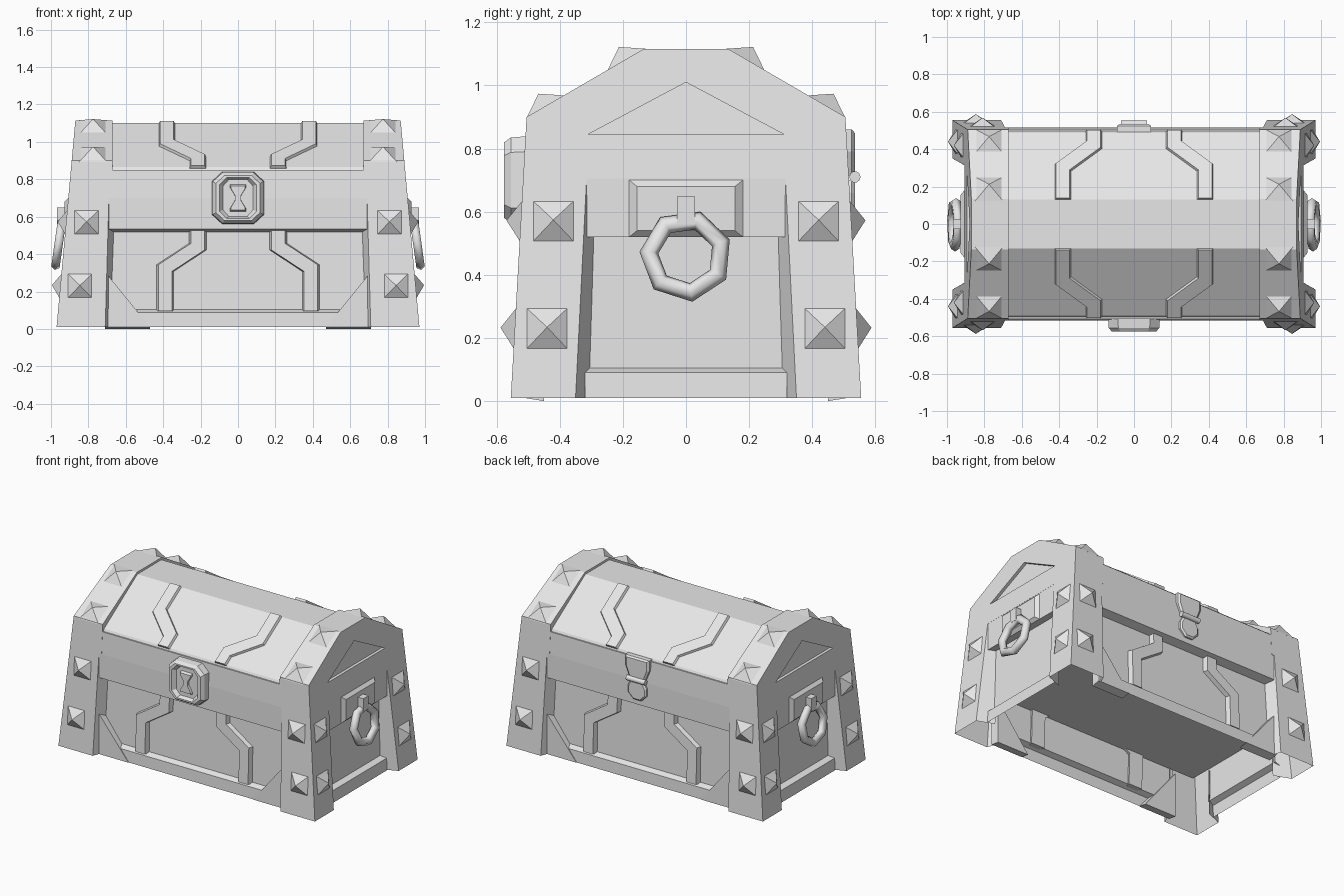
import bpy, bmesh, math
from mathutils import Vector, Matrix

if "Cube" in bpy.data.objects:
    bpy.data.objects.remove(bpy.data.objects["Cube"])

grey = bpy.data.materials.new("plain_grey")
grey.diffuse_color = (0.8, 0.8, 0.8, 1)
grey.use_nodes = True
grey.node_tree.nodes["Principled BSDF"].inputs["Base Color"].default_value = grey.diffuse_color


def px(z):  # outer half width of the tapered chest
    return 0.97 - 0.0909 * (z - 0.01)


def py(z):  # outer half depth of the tapered chest
    return 0.555 - 0.0562 * (z - 0.01)


def finish(name, bm, mirror="", smooth=0):
    me = bpy.data.meshes.new(name)
    bm.to_mesh(me)
    bm.free()
    me.materials.append(grey)
    ob = bpy.data.objects.new(name, me)
    bpy.context.collection.objects.link(ob)
    if smooth:
        bpy.ops.object.select_all(action='DESELECT')
        ob.select_set(True)
        bpy.context.view_layer.objects.active = ob
        bpy.ops.object.shade_smooth_by_angle(angle=math.radians(smooth))
    if mirror:
        m = ob.modifiers.new("mirror", 'MIRROR')
        m.use_axis = ["X" in mirror, "Y" in mirror, False]
        m.use_mirror_merge = False
    return ob


def loft(name, rings, mirror="", smooth=0, sheet=False):
    """Skin matching point rings with capped ends; a sheet is open, without caps."""
    bm = bmesh.new()
    vs = [[bm.verts.new(p) for p in r] for r in rings]
    n = len(vs[0])
    for a, b in zip(vs, vs[1:]):
        for i in range(n - 1 if sheet else n):
            j = (i + 1) % n
            bm.faces.new((a[i], a[j], b[j], b[i]))
    if sheet:  # face away from the chest centre
        bm.normal_update()
        if sum(f.normal.x * f.calc_center_median().x + f.normal.y * f.calc_center_median().y
               for f in bm.faces) < 0:
            bmesh.ops.reverse_faces(bm, faces=bm.faces)
    else:
        bm.faces.new(vs[0])
        bm.faces.new(vs[-1])
        bmesh.ops.recalc_face_normals(bm, faces=bm.faces)
    return finish(name, bm, mirror, smooth)


def box(name, x0, x1, y0, y1, z0, z1, mirror=""):
    loft(name, [[(x0, y0, z), (x1, y0, z), (x1, y1, z), (x0, y1, z)] for z in (z0, z1)], mirror)


def both(half):  # close a half profile symmetrically
    return half + [(-y, z) for y, z in reversed(half)]


# chest body above a high floor, hollow below
def rect(x, y, z):
    return [(x, y, z), (-x, y, z), (-x, -y, z), (x, -y, z)]


loft("body", [rect(0.86, 0.462, 0.33), rect(0.86, 0.45, 0.71), rect(0.8, 0.45, 0.86)])

# lower wall shells with bottom rails
long_wall = [(0.507, 0.01), (0.505, 0.088), (0.468, 0.103), (0.462, 0.33)]
loft("long_wall", [[(x, y, z) for y, z in long_wall] for x in (-0.70, 0.70)], "Y", sheet=True)
side_wall = [(0.905, 0.01), (0.90, 0.09), (0.862, 0.105), (0.86, 0.33)]
loft("side_wall", [[(x, y, z) for x, z in side_wall] for y in (-0.32, 0.32)], "X", sheet=True)

# lid between the end caps
lid = both([(0.5, 0.845), (0.49, 0.865), (0.13, 1.10)])
loft("lid", [[(x, y, z) for y, z in lid] for x in (-0.7, 0.7)])

# end caps with a sunken triangle
cap = both([(py(0.705), 0.705), (0.505, 0.9), (0.135, 1.115)])
end = loft("end_cap", [[(0.67, y, z) for y, z in cap], [(px(z), y, z) for y, z in cap]])
tri = [(-0.31, 0.845), (0.31, 0.845), (0, 1.01)]
cutter = loft("triangle_cutter", [[(px(z) + d, y, z) for y, z in tri] for d in (-0.02, 0.1)])
cutter.hide_render = True
cutter.display_type = 'WIRE'
cut = end.modifiers.new("triangle", 'BOOLEAN')
cut.operation = 'DIFFERENCE'
cut.solver = 'EXACT'
cut.object = cutter
mir = end.modifiers.new("mirror", 'MIRROR')
mir.use_mirror_merge = False


# hollow corner posts with slanted inner edges
def post(z, xi, xr, ys, yr):
    return [(xr, 0.455, z), (xi, py(z), z), (px(z), py(z), z), (px(z), ys, z), (0.855, yr, z)]


loft("corner_post", [post(0.01, 0.71, 0.675, 0.35, 0.305), post(0.705, 0.69, 0.66, 0.315, 0.285)],
     "XY", sheet=True)

# belts under the lid and corner gussets
belt = [(0.44, 0.515), (0.515, 0.535), (0.515, 0.70), (0.507, 0.85), (0.44, 0.85)]
loft("belt", [[(x, y, z) for y, z in belt] for x in (-0.69, 0.69)], "Y")
box("side_belt", 0.85, 0.906, -0.32, 0.32, 0.52, 0.706, "X")
loft("gusset", [[(0.71, y, 0.305), (0.71, y, z), (0.47, y, z)] for y, z in ((0.45, 0.0), (0.511, 0.01))], "XY")


# bent trim strips: path of (x, s), laid on a surface by place(x, s, height)
def trim(name, path, place, h):
    rows = []
    for i, (x, s) in enumerate(path):
        k = 0.018 if 0 < i < len(path) - 1 else 0
        rows.append([place(x + w, s + math.copysign(k, w), e)
                     for w, e in ((-0.052, -0.02), (-0.036, h), (0.036, h), (0.052, -0.02))])
    loft(name, rows, "XY")


trim("body_trim", [(0.215, 0.54), (0.215, 0.44), (0.39, 0.325), (0.39, 0.095)],
     lambda x, z, h: (x, 0.47 - 0.033 * (z - 0.1) + h, z), 0.03)
trim("lid_trim", [(0.38, 0.13), (0.38, 0.30), (0.215, 0.42), (0.215, 0.495)],
     lambda x, y, h: (x, y + 0.55 * h, 0.865 + (0.49 - y) * 0.653 + 0.835 * h), 0.015)


# pyramid studs
def stud(name, centre, normal, size=0.07, height=0.045):
    n = Vector(normal).normalized()
    side = (Vector((0, 0, 1)).cross(n)).normalized()
    up = n.cross(side)
    c = Vector(centre)
    bm = bmesh.new()
    base = [bm.verts.new(c - n * 0.005 + side * a * size + up * b * size)
            for a, b in ((-1, -1), (1, -1), (1, 1), (-1, 1))]
    tip = bm.verts.new(c + n * height)
    bm.faces.new(base)
    for i in range(4):
        bm.faces.new((base[i], base[(i + 1) % 4], tip))
    bmesh.ops.recalc_face_normals(bm, faces=bm.faces)
    finish(name, bm, "XY")


for z, x, y in ((0.57, 0.81, 0.42), (0.23, 0.845, 0.44)):
    stud("front_stud", (x, py(z), z), (0, 1, 0.056))
    stud("side_stud", (px(z), y, z), (1, 0, 0.091))
for y in (0.445, 0.19):
    stud("lid_stud", (0.775, y, 0.9 + (0.505 - y) * 0.581), (0, 0.502, 0.865), 0.074)

# side handle: plate, bracket and hanging ring
loft("handle_plate", [[(x, a * w, 0.61 + b * h) for a, b in ((-1, -1), (1, -1), (1, 1), (-1, 1))]
                      for x, w, h in ((0.85, 0.18, 0.09), (0.907, 0.18, 0.09), (0.927, 0.155, 0.07))], "X")
box("handle_bracket", 0.90, 0.968, -0.028, 0.028, 0.56, 0.648, "X")
bm = bmesh.new()
place = Matrix.Translation((0.958, 0, 0.46)) @ Matrix.Rotation(math.radians(-8), 4, 'Y')
major, minor = 7, 6
grid = []
for i in range(major):
    a = 2 * math.pi * (i + 0.4) / major
    grid.append([bm.verts.new(place @ Vector((
        0.026 * math.sin(t), (0.118 + 0.03 * math.cos(t)) * math.cos(a),
        (0.118 + 0.03 * math.cos(t)) * math.sin(a))))
        for t in (2 * math.pi * k / minor for k in range(minor))])
for i in range(major):
    a, b = grid[i], grid[(i + 1) % major]
    for k in range(minor):
        m = (k + 1) % minor
        bm.faces.new((a[k], a[m], b[m], b[k]))
bmesh.ops.recalc_face_normals(bm, faces=bm.faces)
finish("handle_ring", bm, "X", smooth=65)


# front lock: octagonal plate with a raised rim and an hourglass keyhole
def octagon(w, h, y):
    pts = [(w, -h * 0.65), (w, h * 0.65), (w * 0.62, h), (-w * 0.62, h)]
    return [(x, y, 0.70 + z) for x, z in pts + [(-x, -z) for x, z in pts]]


loft("lock", [octagon(0.14, 0.14, -0.49), octagon(0.135, 0.135, -0.555), octagon(0.118, 0.12, -0.576),
              octagon(0.098, 0.11, -0.576), octagon(0.08, 0.098, -0.552)])
glass = both([(0.045, -0.075), (0.045, -0.06), (0.018, -0.015), (0.018, 0.015), (0.045, 0.06), (0.045, 0.075)])
loft("keyhole", [[(x * s, y, 0.70 + z * s) for x, z in glass] for y, s in ((-0.545, 1), (-0.57, 0.85))])


# back hinge: two leaves and a pin
def leaf(name, half, zc):
    loft(name, [[(x * s, y, zc + (z - zc) * s) for x, z in both(half)]
                for y, s in ((0.49, 1), (0.525, 1), (0.535, 0.85))])


leaf("hinge_upper_leaf", [(0.06, 0.715), (0.09, 0.79), (0.09, 0.86)], 0.79)
leaf("hinge_lower_leaf", [(0.03, 0.57), (0.07, 0.61), (0.07, 0.66), (0.05, 0.70)], 0.64)
pin = [(0.535 + 0.018 * math.cos(k * math.pi / 5), 0.71 + 0.018 * math.sin(k * math.pi / 5)) for k in range(10)]
loft("hinge_pin", [[(x, y, z) for y, z in pin] for x in (-0.07, 0.07)], smooth=40)
